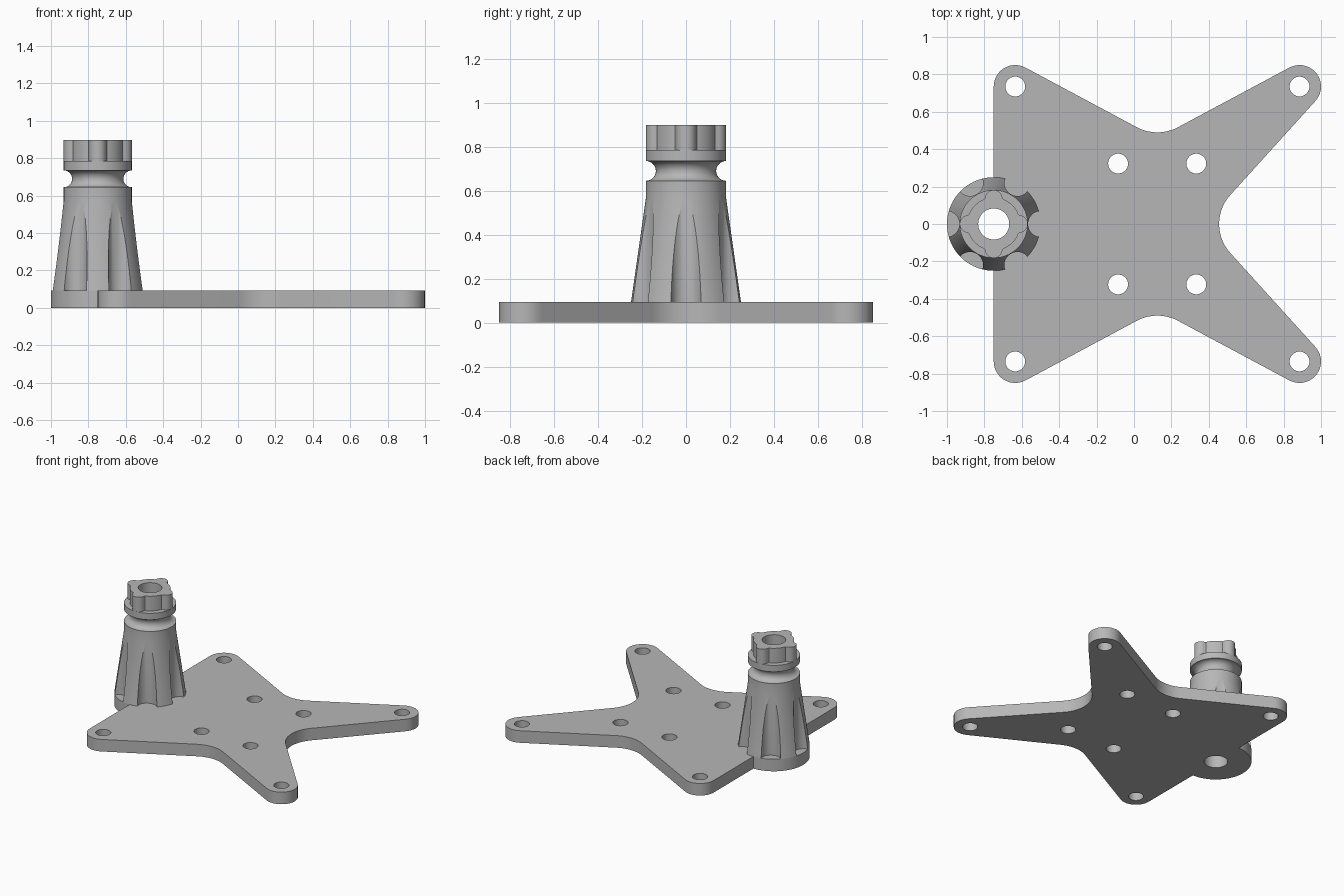
import bpy, bmesh
from math import sin, cos, pi, tau, acos, sqrt, atan2, hypot, radians

cube = bpy.data.objects.get("Cube")
if cube:
    bpy.data.objects.remove(cube, do_unlink=True)

GREY = bpy.data.materials.new("plain grey")
GREY.use_nodes = True
GREY.diffuse_color = (0.47, 0.47, 0.47, 1)
GREY.node_tree.nodes["Principled BSDF"].inputs["Base Color"].default_value = (0.47, 0.47, 0.47, 1)

PLATE_TOP = 0.093
TOP = 0.898
POST_X = -0.75
BORE = 0.083


def make_object(name, bm):
    bmesh.ops.recalc_face_normals(bm, faces=bm.faces)
    mesh = bpy.data.meshes.new(name)
    bm.to_mesh(mesh)
    bm.free()
    mesh.materials.append(GREY)
    ob = bpy.data.objects.new(name, mesh)
    bpy.context.collection.objects.link(ob)
    return ob


def prism(name, outline, z0, z1):
    """Extrude a flat outline upwards."""
    bm = bmesh.new()
    face = bm.faces.new([bm.verts.new((x, y, z0)) for x, y in outline])
    res = bmesh.ops.extrude_face_region(bm, geom=[face])
    top = [v for v in res["geom"] if isinstance(v, bmesh.types.BMVert)]
    bmesh.ops.translate(bm, verts=top, vec=(0, 0, z1 - z0))
    return make_object(name, bm)


def circle(x, y, r, n=48):
    return [(x + r * cos(tau * i / n), y + r * sin(tau * i / n)) for i in range(n)]


def revolve(name, profile, x, steps=72):
    """Spin a closed (radius, height) profile about a vertical axis."""
    bm = bmesh.new()
    verts = [bm.verts.new((x + r, 0, z)) for r, z in profile]
    edges = [bm.edges.new((verts[i - 1], verts[i])) for i in range(len(verts))]
    bmesh.ops.spin(bm, geom=verts + edges, cent=(x, 0, 0), axis=(0, 0, 1),
                   angle=tau, steps=steps, use_duplicate=False)
    bmesh.ops.remove_doubles(bm, verts=bm.verts, dist=1e-5)
    return make_object(name, bm)


def combine(ob, tool, operation):
    mod = ob.modifiers.new("bool", "BOOLEAN")
    mod.operation = operation
    mod.solver = "EXACT"
    mod.object = tool
    bpy.context.view_layer.objects.active = ob
    bpy.ops.object.modifier_apply(modifier=mod.name)
    bpy.data.objects.remove(tool, do_unlink=True)


def drill(ob, x, y, r, z0=-0.1, z1=1.0):
    combine(ob, prism("cutter", circle(x, y, r), z0, z1), "DIFFERENCE")


def belt(circles, steps=14):
    """Outline tangent to round corners (r > 0) and hollow fillets (r < 0)."""
    n = len(circles)
    normals = []
    for i, (x, y, r) in enumerate(circles):
        x2, y2, r2 = circles[(i + 1) % n]
        dx, dy = x2 - x, y2 - y
        normals.append(atan2(dy, dx) - acos((r - r2) / hypot(dx, dy)))
    points = []
    for i, (x, y, r) in enumerate(circles):
        start = normals[i - 1]
        sweep = (normals[i] - start + pi) % tau - pi
        for k in range(steps + 1):
            a = start + sweep * k / steps
            points.append((x + r * cos(a), y + r * sin(a)))
    return points


# Four-armed plate with a round boss under the post
LEFT, RIGHT, ARM_Y = -0.635, 0.885, 0.735
plate = prism("mounting_plate", belt([
    (RIGHT, -ARM_Y, 0.115), (0.685, 0, -0.23), (RIGHT, ARM_Y, 0.115),
    (0.125, 0.725, -0.235), (LEFT, ARM_Y, 0.115), (LEFT, -ARM_Y, 0.115),
    (0.125, -0.725, -0.235)]), 0, PLATE_TOP)
combine(plate, prism("boss", circle(POST_X, 0, 0.25, 72), 0, PLATE_TOP), "UNION")
for side in (-1, 1):
    for x, y in ((LEFT, ARM_Y), (RIGHT, ARM_Y), (-0.085, 0.323), (0.333, 0.323)):
        drill(plate, x, side * y, 0.053)
drill(plate, POST_X, 0, BORE)

# Hollow tapered post with a round groove and a collar
groove = [(0.182 - 0.045 * sin(pi * k / 14), 0.69 - 0.045 * cos(pi * k / 14))
          for k in range(15)]
post = revolve("fluted_post", [(BORE, PLATE_TOP), (0.25, PLATE_TOP), (0.182, 0.57)]
               + groove + [(0.182, 0.785), (BORE, 0.785)], POST_X)

# Six vertical flutes around the taper
for k in range(6):
    a = k * tau / 6
    drill(post, POST_X + 0.2535 * cos(a), 0.2535 * sin(a), 0.07, PLATE_TOP - 0.05, 0.64)


# Crown with four rounded lobes
def crown_radius(a, body=0.142, centre=0.135, lobe=0.047):
    off = (a + pi / 4) % (pi / 2) - pi / 4
    root = lobe ** 2 - (centre * sin(off)) ** 2
    return max(body, centre * cos(off) + sqrt(root)) if root > 0 else body


angles = [tau * i / 192 for i in range(192)]
crown = prism("lobed_crown", [(POST_X + crown_radius(a) * cos(a), crown_radius(a) * sin(a))
                              for a in angles], 0.785, TOP)
drill(crown, POST_X, 0, BORE)

# Smooth the curved walls, keep the rims sharp
for ob in (plate, post, crown):
    bpy.ops.object.select_all(action="DESELECT")
    ob.select_set(True)
    bpy.context.view_layer.objects.active = ob
    bpy.ops.object.shade_smooth_by_angle(angle=radians(25))
